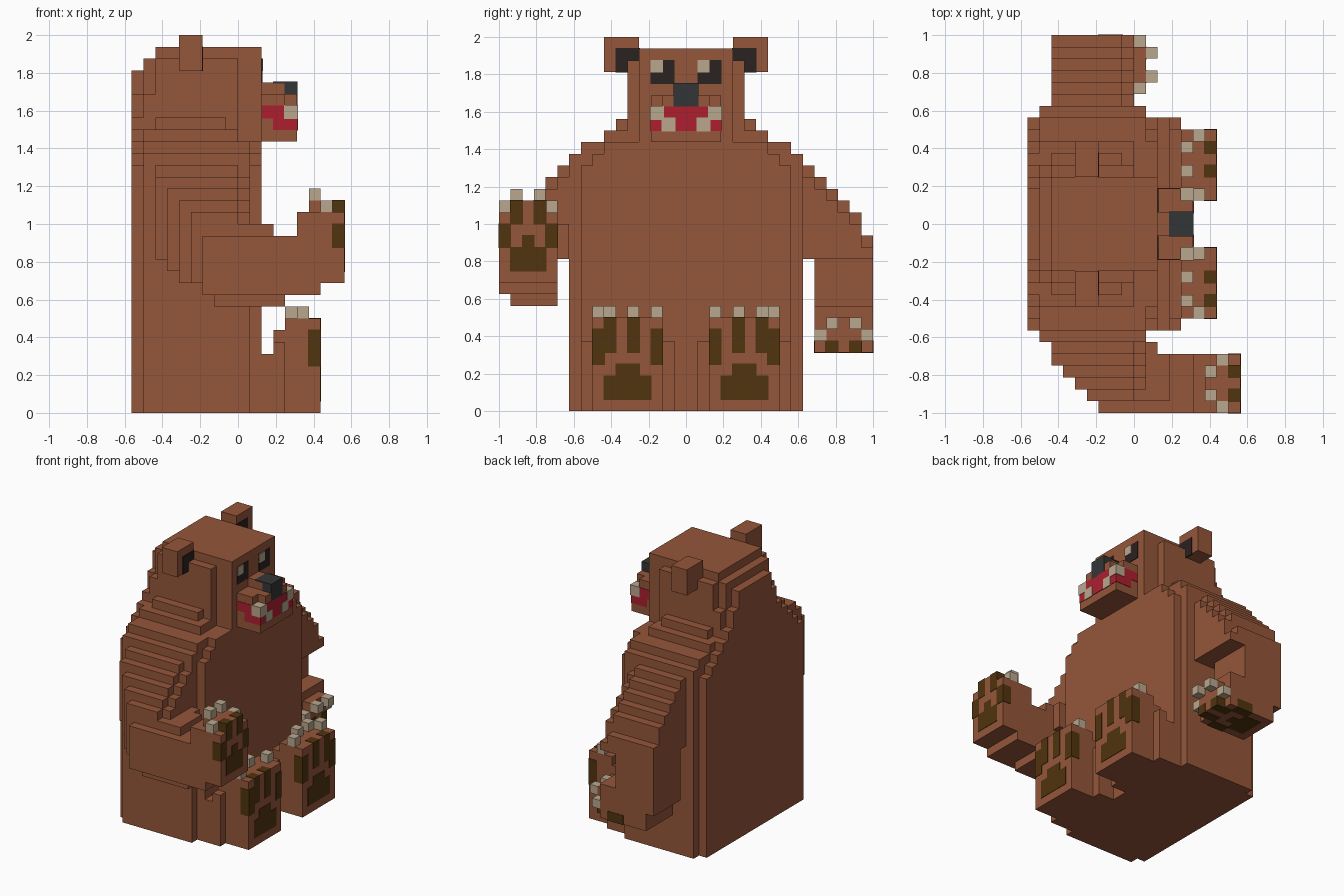
import bpy, bmesh
from mathutils import Vector

cube = bpy.data.objects.get("Cube")
if cube:
    bpy.data.objects.remove(cube, do_unlink=True)

U = 0.0625  # one block


def material(name, hex_rgb):
    lin = []
    for i in (0, 2, 4):
        c = int(hex_rgb[i:i + 2], 16) / 255
        lin.append(c / 12.92 if c <= 0.04045 else ((c + 0.055) / 1.055) ** 2.4)
    m = bpy.data.materials.new(name)
    m.use_nodes = True
    m.diffuse_color = (*lin, 1)
    bsdf = next(n for n in m.node_tree.nodes if n.type == 'BSDF_PRINCIPLED')
    bsdf.inputs["Base Color"].default_value = (*lin, 1)
    return m


FUR = material("brown_fur", "95563A")
CLAW = material("bone", "BAA78F")
PAD = material("paw_pad_brown", "51340F")
RED = material("mouth_red", "AE1F2F")
DARK = material("eye_black", "2A2220")
NOSE = material("nose_grey", "343536")


def part(name, mat, boxes, grow=0.0):
    """Boxes are (x0, x1, y0, y1, z0, z1) in blocks; grow lifts painted blocks off the fur."""
    bm = bmesh.new()
    for b in boxes:
        lo = Vector([min(b[i], b[i + 1]) - grow for i in (0, 2, 4)])
        hi = Vector([max(b[i], b[i + 1]) + grow for i in (0, 2, 4)])
        lo.z = max(lo.z, 0)
        verts = bmesh.ops.create_cube(bm, size=1)["verts"]
        for v in verts:
            v.co = [((lo[i] + hi[i]) / 2 + v.co[i] * (hi[i] - lo[i])) * U for i in range(3)]
    me = bpy.data.meshes.new(name)
    bm.to_mesh(me)
    bm.free()
    me.materials.append(mat)
    ob = bpy.data.objects.new(name, me)
    bpy.context.collection.objects.link(ob)
    return ob


def flip(boxes):
    return [(b[0], b[1], -b[3], -b[2], b[4], b[5]) for b in boxes]


def sym(x0, x1, h, z0, z1):
    return (x0, x1, -h, h, z0, z1)


# Torso with chamfered corners and stepped shoulders
part("torso", FUR, [
    sym(-9, 2, 9, 0, 21), sym(-8, 1, 10, 0, 21),
    sym(-9, 2, 8, 21, 22), sym(-8, 1, 10, 21, 22),
    sym(-9, 2, 7, 22, 23), sym(-8, 1, 9, 22, 23),
    sym(-8, 0, 7, 23, 24), sym(-7, -1, 6, 23, 25)])

# Head, rounded towards the back and the top
part("head", FUR, [
    sym(-7, 2, 4, 23, 31), sym(-7, 0, 5, 23, 30),
    sym(-8, 1, 4, 23, 30), sym(-8, -1, 5, 23, 27),
    sym(-9, -7, 6, 23, 24), sym(-9, -7, 5, 24, 25),
    sym(-9, -7, 4, 25, 27), sym(-9, -7, 3, 27, 29)])

# Ears
ear = [(-5, -3, -7, -4, 29, 32)]
inner = [(-3.05, -3, -6, -4, 29, 31)]
for side, f in (("right", lambda b: b), ("left", flip)):
    part(side + "_ear", FUR, f(ear))
    part(side + "_inner_ear", DARK, f(inner), 0.05)

# Snout, mouth, teeth, nose
part("snout", FUR, [
    sym(2, 5, 3, 23, 26), sym(2, 5, 2, 26, 27), sym(2, 4, 3, 26, 27), sym(2, 5, 1, 27, 28)])
part("mouth", RED, [sym(2.1, 4, 3, 25, 26), sym(4, 5, 2, 25, 26), sym(3, 5, 3, 24, 25)], 0.05)
tooth = [(4, 5, -3, -2, 25, 26), (4.5, 5, -2, -1, 24, 25)]
part("teeth", CLAW, tooth + flip(tooth), 0.1)
part("nose", NOSE, [sym(4, 5, 1, 26, 28), sym(3, 4, 1, 27.95, 28)], 0.05)

# Eyes with highlights on the same side
for side, y in (("right", -3), ("left", 1)):
    part(side + "_eye", DARK, [(2, 2.05, y, y + 2, 28, 30)], 0.02)
    part(side + "_eye_highlight", CLAW, [(2, 2.1, y, y + 1, 29, 30)], 0.02)

# Legs with upright soles
leg = [(1, 3, -9, -1, 0, 5), (3, 4, -9, -1, 0, 6), (4, 7, -8, -2, 0, 8),
       (4, 5, -9, -1, 0, 1)]
leg[3] = (3, 5, -8, -2, 0, 7)
leg_claws = [(5, 6, -8, -7, 8, 9), (4, 5, -7, -6, 8, 9),
             (4, 5, -5, -4, 8, 9), (5, 6, -3, -2, 8, 9)]
leg_pads = [(6, 7, -8, -7, 4, 7), (6, 7, -7, -6, 5, 8), (6, 7, -5, -4, 5, 8),
            (6, 7, -3, -2, 4, 7), (6, 7, -7, -3, 1, 3), (6, 7, -6, -4, 3, 4)]
for side, f in (("right", lambda b: b), ("left", flip)):
    part(side + "_leg", FUR, f(leg))
    part(side + "_foot_claws", CLAW, f(leg_claws))
    part(side + "_foot_pads", PAD, f(leg_pads), 0.05)

# Hand shared by both arms: pointing forward, palm ahead, claws up
hand = [(5, 6, -16, -11, 11, 17), (6, 9, -16, -11, 11, 17), (6, 9, -15, -12, 11, 18)]
hand_claws = [(7, 8, -16, -15, 17, 18), (6, 7, -15, -14, 18, 19),
              (6, 7, -13, -12, 18, 19), (7, 8, -12, -11, 17, 18)]
hand_pads = [(8, 9, -15, -14, 16, 18), (8, 9, -13, -12, 16, 18),
             (8, 9, -16, -15, 14, 16), (8, 9, -12, -11, 14, 16),
             (8, 9, -15, -12, 12, 14), (8, 9, -14, -13, 14, 15)]


def lower(boxes):
    """Turn the forward hand so the palm faces down, on the other side."""
    return [(b[4] - 17, b[5] - 17, -b[3], -b[2], 14 - b[1], 14 - b[0]) for b in boxes]


for side, f in (("right", lambda b: b), ("left", lower)):
    part(side + "_hand", FUR, f(hand))
    part(side + "_hand_claws", CLAW, f(hand_claws))
    part(side + "_hand_pads", PAD, f(hand_pads), 0.05)

# Raised right arm: shoulder slices (outer edge, back, bottom, top) and forearm
raised = [(-3, 5, -16, -11, 10, 15), (5, 7, -16, -11, 10, 15), (-2, 4, -15, -11, 9, 10)]
for y, x, z0, z1 in ((11, -7, 13, 21), (12, -7, 13, 20), (13, -6, 12, 19),
                     (14, -5, 11, 18), (15, -4, 11, 17)):
    raised += [(x, 0, -y, -y + 1, z0, z1), (0, 1, -y, -y + 1, z0, z1 - 1),
               (1, 3, -y, -y + 1, z0, 16)]
raised[5] = (1, 2, -11, -10, 13, 16)
part("right_arm", FUR, raised)

# Hanging left arm
hanging = [(-7, -2, 11, 16, 7, 15), (-6, 0, 11, 16, 8, 9)]
for y, z1 in ((10, 21), (11, 20), (12, 19), (13, 18), (14, 17), (15, 15)):
    hanging += [(-7, -1, y, y + 1, 13, z1), (-1, 0, y, y + 1, 13, z1 - 1)]
part("left_arm", FUR, hanging)
